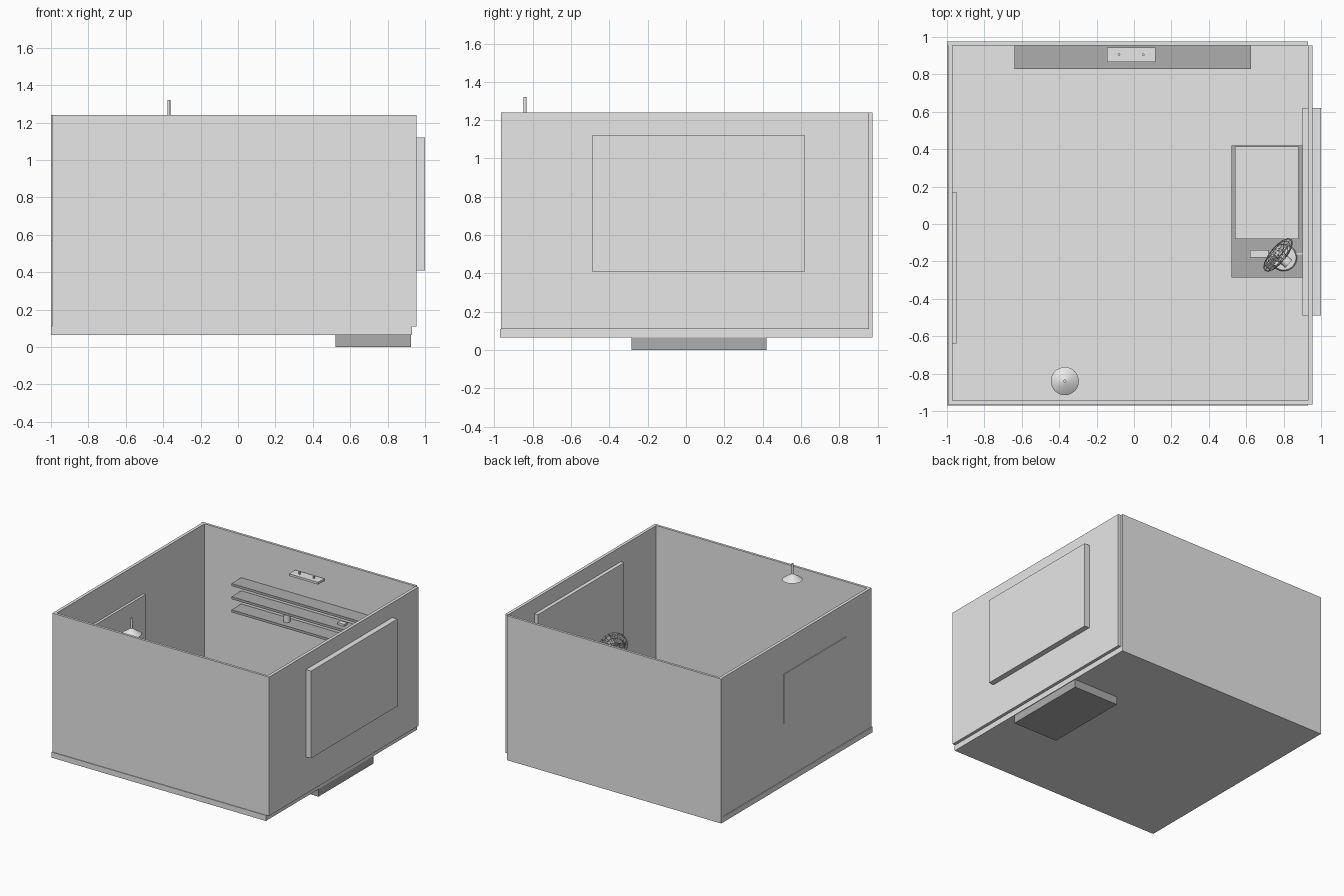
import bpy, bmesh, math
from mathutils import Matrix, Vector

if "Cube" in bpy.data.objects:
    bpy.data.objects.remove(bpy.data.objects["Cube"])


def mat(name, v):
    m = bpy.data.materials.new(name)
    m.diffuse_color = (v, v, v, 1)
    m.use_nodes = True
    m.node_tree.nodes["Principled BSDF"].inputs["Base Color"].default_value = m.diffuse_color
    return m


LIGHT = mat("light grey", 0.8)
DARK = mat("mid grey", 0.42)


def finish(name, bm, m):
    me = bpy.data.meshes.new(name)
    bm.to_mesh(me)
    bm.free()
    me.materials.append(m)
    ob = bpy.data.objects.new(name, me)
    bpy.context.scene.collection.objects.link(ob)
    return ob


def box(name, x, y, z, m=LIGHT):
    """Box from (min, max) ranges."""
    bm = bmesh.new()
    c = [(a + b) / 2 for a, b in (x, y, z)]
    s = [b - a for a, b in (x, y, z)]
    bmesh.ops.create_cube(bm, size=1, matrix=Matrix.Translation(c) @ Matrix.Diagonal((*s, 1)))
    return finish(name, bm, m)


def rod(name, a, b, r1, r2=None, n=16, m=LIGHT):
    """Cylinder or cone running from point a to point b."""
    a, b = Vector(a), Vector(b)
    bm = bmesh.new()
    rot = (b - a).to_track_quat('Z', 'Y').to_matrix().to_4x4()
    bmesh.ops.create_cone(bm, cap_ends=True, segments=n, radius1=r1,
                          radius2=r1 if r2 is None else r2, depth=(b - a).length,
                          matrix=Matrix.Translation((a + b) / 2) @ rot)
    return finish(name, bm, m)


# Room shell: floor slab and four walls, open at the top
box("floor", (-1, 0.93), (-0.97, 0.965), (0.065, 0.11))
box("back_wall", (-1, 0.93), (0.955, 0.975), (0.065, 1.24))
box("front_wall", (-0.995, 0.955), (-0.965, -0.945), (0.11, 1.24))
box("left_wall", (-0.995, -0.97), (-0.945, 0.955), (0.11, 1.24))
box("right_wall", (0.93, 0.955), (-0.945, 0.955), (0.11, 1.24))

# Panels set through the side walls
box("window", (0.9, 1.0), (-0.49, 0.62), (0.41, 1.12))
box("wall_board", (-1.0, -0.95), (-0.64, 0.17), (0.57, 0.97))

# Three shelves on the back wall, with small items
for i in range(3):
    top = 0.89 - 0.107 * i
    box(f"shelf_{i + 1}", (-0.64, 0.625), (0.83, 0.955), (top - 0.02, top), DARK)
rod("mug", (-0.19, 0.9, 0.676), (-0.19, 0.9, 0.735), 0.026)
box("small_box", (0.28, 0.34), (0.88, 0.92), (0.783, 0.8))

# Hanging light above the shelves
box("light_fixture", (-0.145, 0.115), (0.865, 0.945), (1.07, 1.088))
for i, x in enumerate((-0.08, 0.05)):
    rod(f"fixture_peg_{i + 1}", (x, 0.905, 1.088), (x, 0.905, 1.11), 0.007, n=8)

# Ceiling lamp
rod("lamp_shade", (-0.37, -0.84, 1.19), (-0.37, -0.84, 1.237), 0.075, 0.006, 32)
rod("lamp_stem", (-0.37, -0.84, 1.23), (-0.37, -0.84, 1.32), 0.008)

# Desk cabinet with pad and power strip
TOP = 0.40
box("desk", (0.52, 0.925), (-0.285, 0.42), (0, TOP), DARK)
box("desk_pad", (0.54, 0.88), (-0.08, 0.415), (TOP - 0.01, TOP + 0.012))
box("power_strip", (0.62, 0.72), (-0.18, -0.14), (TOP, TOP + 0.018))
for i, y in enumerate((-0.17, -0.15)):
    box(f"socket_{i + 1}", (0.67, 0.695), (y - 0.006, y + 0.006), (TOP + 0.018, TOP + 0.023))
box("power_cord", (0.72, 0.9), (-0.164, -0.156), (TOP, TOP + 0.008))

# Desk fan: base, post, motor, hub, blades and wire cage
hub = Vector((0.77, -0.165, 0.6))
axis = Vector((-0.77, 0.64, 0)).normalized()
rod("fan_base", (0.8, -0.18, TOP), (0.8, -0.18, TOP + 0.02), 0.072, 0.066, 32)
rod("fan_post", (0.8, -0.185, TOP + 0.02), (0.8, -0.185, 0.6), 0.011)
rod("fan_motor", hub - axis * 0.075, hub - axis * 0.02, 0.028)
rod("fan_hub", hub - axis * 0.02, hub + axis * 0.025, 0.018)
frame = Matrix.Translation(hub) @ axis.to_track_quat('Z', 'Y').to_matrix().to_4x4()
for i in range(3):
    bm = bmesh.new()
    bmesh.ops.create_cube(bm, size=1, matrix=frame
                          @ Matrix.Rotation(i * math.tau / 3, 4, 'Z')
                          @ Matrix.Translation((0.052, 0, 0))
                          @ Matrix.Rotation(0.45, 4, 'X')
                          @ Matrix.Diagonal((0.08, 0.055, 0.004, 1)))
    finish(f"fan_blade_{i + 1}", bm, LIGHT)
bm = bmesh.new()
bmesh.ops.create_uvsphere(bm, u_segments=20, v_segments=8, radius=1,
                          matrix=frame @ Matrix.Diagonal((0.11, 0.11, 0.042, 1)))
cage = finish("fan_cage", bm, LIGHT)
wire = cage.modifiers.new("wire", 'WIREFRAME')
wire.thickness = 0.004
wire.use_even_offset = False

# Smooth the round parts
for ob in bpy.context.scene.objects:
    ob.select_set(ob.name.startswith(("lamp", "mug", "fan_base", "fan_post", "fan_motor", "fan_hub")))
bpy.context.view_layer.objects.active = bpy.data.objects["lamp_shade"]
bpy.ops.object.shade_smooth_by_angle(angle=math.radians(35))
